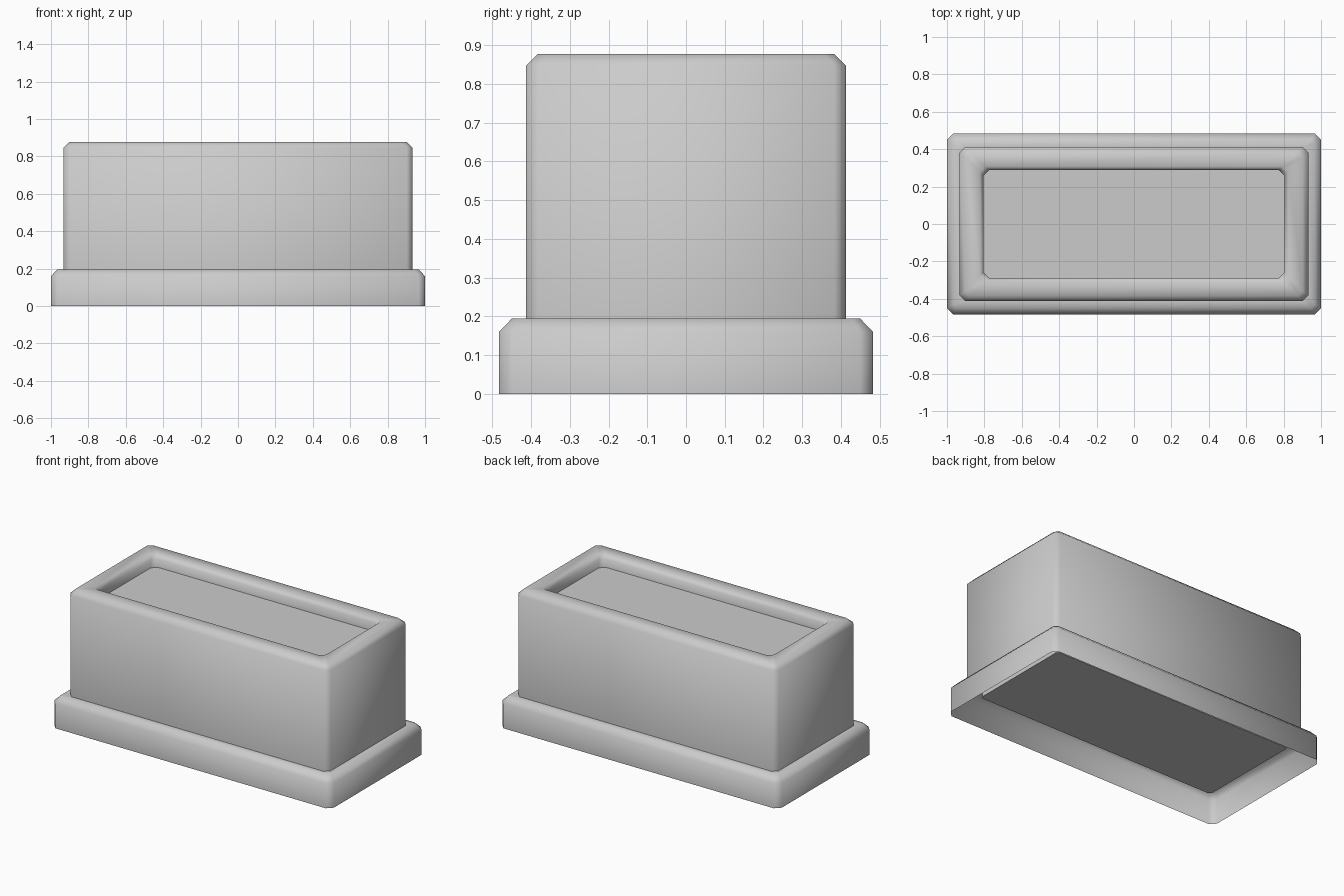
import bpy

cube = bpy.data.objects.get("Cube")
if cube:
    bpy.data.objects.remove(cube, do_unlink=True)

stone = bpy.data.materials.new("grey stone")
stone.use_nodes = True
colour = (0.6, 0.6, 0.6, 1)
stone.diffuse_color = colour
stone.node_tree.nodes["Principled BSDF"].inputs["Base Color"].default_value = colour


def ring(x, y, z, c):
    """Rectangle outline with cut corners, counter-clockwise."""
    return [(x, c - y, z), (x, y - c, z), (x - c, y, z), (c - x, y, z),
            (-x, y - c, z), (-x, c - y, z), (c - x, -y, z), (x - c, -y, z)]


def loft(name, rings, capped=False, smooth=True):
    """Join stacked outlines into one surface, optionally closed at both ends."""
    verts = [p for r in rings for p in ring(*r)]
    faces = []
    for k in range(len(rings) - 1):
        for i in range(8):
            j = (i + 1) % 8
            a, b = 8 * k, 8 * k + 8
            faces.append((a + i, a + j, b + j, b + i))
    if capped:
        faces.append(tuple(range(len(verts) - 8, len(verts))))
        faces.append(tuple(reversed(range(8))))
    mesh = bpy.data.meshes.new(name)
    mesh.from_pydata(verts, [], faces)
    mesh.polygons.foreach_set("use_smooth", [smooth] * len(faces))
    mesh.materials.append(stone)
    obj = bpy.data.objects.new(name, mesh)
    bpy.context.collection.objects.link(obj)
    return obj


BASE_TOP, RIM_TOP, FILL_TOP, FILL_BOTTOM = 0.195, 0.877, 0.798, 0.10

# Open skirt of the base, bevelled at the top, reaching in to the body
loft("base_skirt", [
    (1.0, 0.483, 0, 0.034),
    (1.0, 0.483, 0.16, 0.034),
    (0.966, 0.449, BASE_TOP, 0.02),
    (0.932, 0.413, BASE_TOP, 0.03),
])

# Open-bottomed body with a bevelled rim that turns down to the inside
loft("planter_body", [
    (0.932, 0.413, BASE_TOP, 0.03),
    (0.932, 0.413, 0.847, 0.03),
    (0.902, 0.383, RIM_TOP, 0.025),
    (0.825, 0.307, RIM_TOP, 0.03),
    (0.805, 0.288, 0.852, 0.03),
    (0.805, 0.288, FILL_TOP - 0.02, 0.03),
])

# Solid block filling the body, seen inside the rim and from below
loft("planter_filling", [
    (0.863, 0.345, FILL_BOTTOM, 0.015),
    (0.863, 0.345, FILL_TOP, 0.015),
], capped=True, smooth=False)
